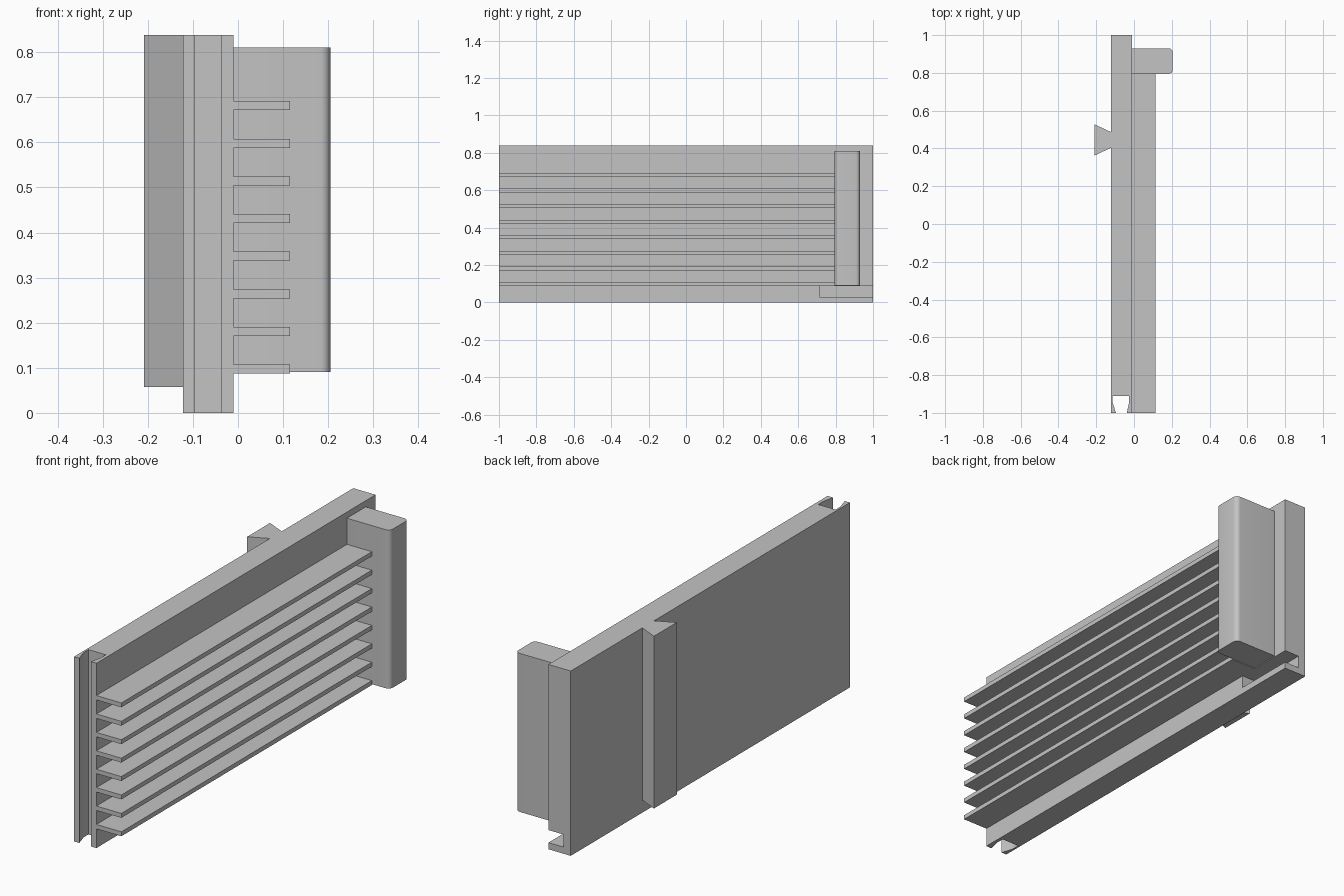
import bpy
import bmesh

cube = bpy.data.objects.get("Cube")
if cube:
    bpy.data.objects.remove(cube, do_unlink=True)

grey = bpy.data.materials.new("light grey")
grey.use_nodes = True
colour = (0.55, 0.55, 0.55, 1)
grey.diffuse_color = colour
grey.node_tree.nodes["Principled BSDF"].inputs["Base Color"].default_value = colour


def prism(name, outline, z0, z1):
    """Extrude an xy outline from z0 up to z1."""
    bm = bmesh.new()
    base = bm.faces.new([bm.verts.new((x, y, z0)) for x, y in outline])
    top = bmesh.ops.extrude_face_region(bm, geom=[base])["geom"]
    verts = [g for g in top if isinstance(g, bmesh.types.BMVert)]
    bmesh.ops.translate(bm, vec=(0, 0, z1 - z0), verts=verts)
    bmesh.ops.recalc_face_normals(bm, faces=bm.faces)
    mesh = bpy.data.meshes.new(name)
    bm.to_mesh(mesh)
    bm.free()
    mesh.materials.append(grey)
    obj = bpy.data.objects.new(name, mesh)
    bpy.context.collection.objects.link(obj)
    return obj


def box(name, x0, x1, y0, y1, z0, z1):
    return prism(name, [(x0, y0), (x1, y0), (x1, y1), (x0, y1)], z0, z1)


def activate(obj):
    bpy.ops.object.select_all(action='DESELECT')
    obj.select_set(True)
    bpy.context.view_layer.objects.active = obj


BACK, FACE, HEIGHT = -0.122, -0.01, 0.838

# Main plate with an undercut slot running up its front end
plate = prism("main_plate", [
    (BACK, -1), (-0.096, -1), (-0.113, -0.945), (-0.113, -0.91),
    (-0.026, -0.91), (-0.026, -0.945), (-0.038, -1), (FACE, -1),
    (FACE, 1), (BACK, 1)], 0, HEIGHT)

# Notch in the lower rear corner of the plate
cutter = box("notch_cutter", -0.085, 0.1, 0.715, 1.1, 0.03, 0.087)
cutter.hide_render = True
cut = plate.modifiers.new("notch", 'BOOLEAN')
cut.operation = 'DIFFERENCE'
cut.solver = 'EXACT'
cut.object = cutter
activate(plate)
bpy.ops.object.modifier_apply(modifier=cut.name)
bpy.data.objects.remove(cutter, do_unlink=True)

# Dovetail rail on the rear side
prism("dovetail_rail", [(BACK, 0.403), (BACK, 0.487),
                        (-0.208, 0.527), (-0.208, 0.363)], 0.057, HEIGHT)

# Row of thin horizontal fins
for i in range(8):
    z = 0.087 + i * 0.0835
    box(f"fin_{i + 1}", FACE, 0.115, -1, 0.795, z, z + 0.02)

# End block with rounded outer vertical edges
block = box("end_block", FACE, 0.205, 0.795, 0.93, 0.091, 0.81)
bm = bmesh.new()
bm.from_mesh(block.data)
edges = [e for e in bm.edges if all(v.co.x > 0.2 for v in e.verts)
         and abs(e.verts[0].co.z - e.verts[1].co.z) > 0.5]
bmesh.ops.bevel(bm, geom=edges, offset=0.022, segments=6, profile=0.5,
                affect='EDGES')
bm.to_mesh(block.data)
bm.free()
activate(block)
bpy.ops.object.shade_smooth_by_angle(angle=0.6)
